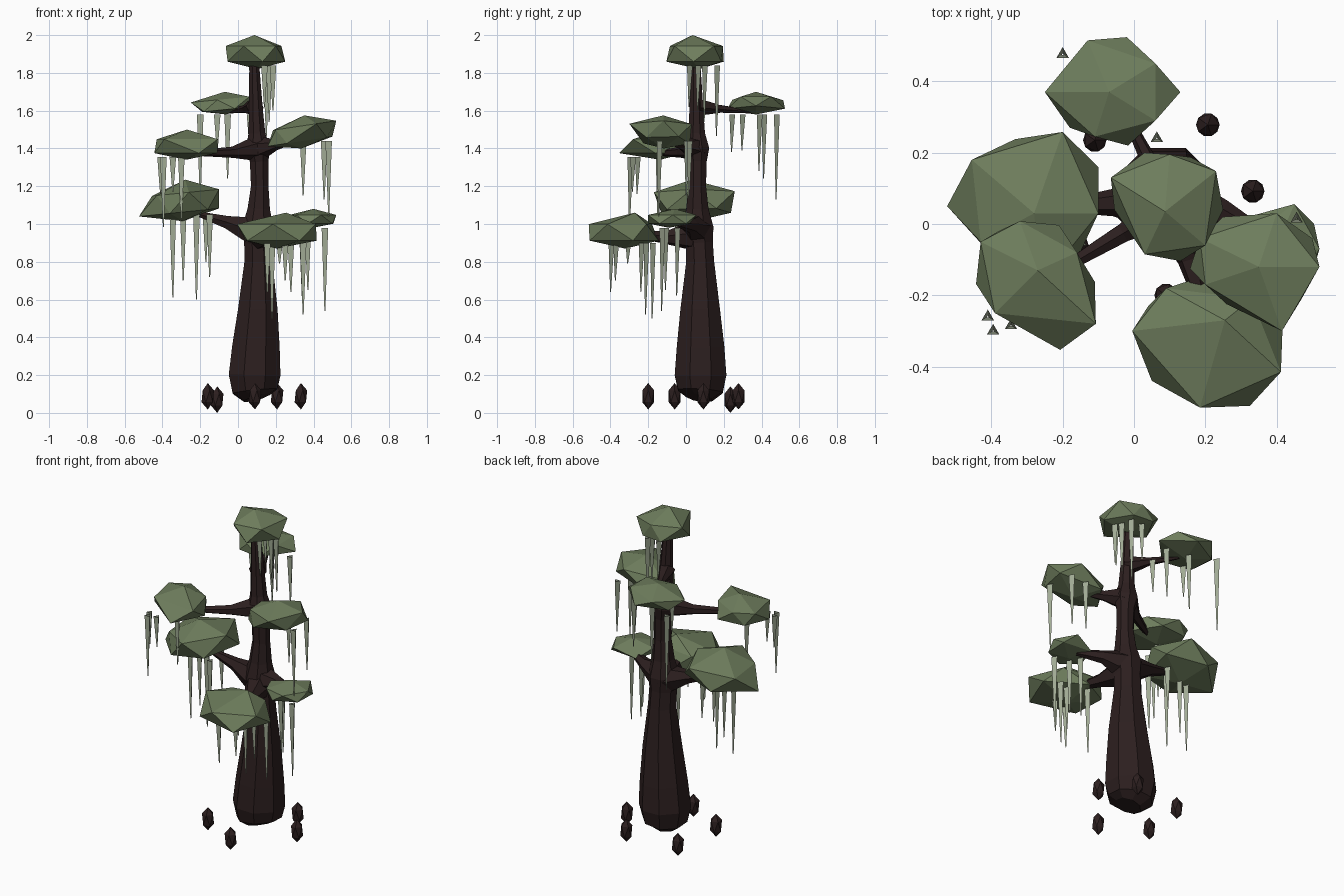
import bpy, bmesh, math
from mathutils import Vector, Matrix

cube = bpy.data.objects.get("Cube")
if cube:
    bpy.data.objects.remove(cube, do_unlink=True)


def material(name, rgb):
    mat = bpy.data.materials.new(name)
    mat.use_nodes = True
    mat.diffuse_color = (*rgb, 1)
    mat.node_tree.nodes["Principled BSDF"].inputs["Base Color"].default_value = (*rgb, 1)
    return mat


BARK = material("dark bark", (0.025, 0.0135, 0.0135))
LEAF = material("dull green leaves", (0.155, 0.205, 0.108))
MOSS = material("pale hanging moss", (0.36, 0.41, 0.30))


def finish(bm, name, mat):
    bmesh.ops.recalc_face_normals(bm, faces=bm.faces)
    mesh = bpy.data.meshes.new(name)
    bm.to_mesh(mesh)
    bm.free()
    mesh.materials.append(mat)
    obj = bpy.data.objects.new(name, mesh)
    bpy.context.collection.objects.link(obj)


def skin(bm, rings):
    """Bridge successive vertex rings of equal size."""
    for low, high in zip(rings, rings[1:]):
        for k in range(len(low)):
            n = (k + 1) % len(low)
            bm.faces.new((low[k], low[n], high[n], high[k]))


def tube(name, path, sides):
    """Faceted tapering limb through (x, y, z, radius) stations."""
    bm = bmesh.new()
    points = [Vector(p[:3]) for p in path]
    first = (points[1] - points[0]).normalized()
    turn = Vector((0, 0, 1)).rotation_difference(first)
    rings = []
    for i, p in enumerate(path):
        along = (points[min(i + 1, len(points) - 1)] - points[max(i - 1, 0)]).normalized()
        turn = first.rotation_difference(along) @ turn
        first = along
        ring = []
        for k in range(sides):
            a = math.tau * (k + 0.5) / sides
            ring.append(bm.verts.new(points[i] + turn @ Vector((math.cos(a), math.sin(a), 0)) * p[3]))
        rings.append(ring)
    skin(bm, rings)
    bm.faces.new(rings[0])
    bm.faces.new(rings[-1])
    finish(bm, name, BARK)


def canopy(name, bottom, top, apex, tilt, outline):
    """Leaf clump: zigzag belt along the plan outline, closed by a top and a bottom point."""
    bm = bmesh.new()
    cx = sum(x for x, y in outline) / len(outline)
    cy = sum(y for x, y in outline) / len(outline)
    tall = top - bottom
    belt = []
    for i, (x, y) in enumerate(outline):
        z = bottom + tall * (0.22 if i % 2 else 0.68) + tilt * (x - cx)
        belt.append(bm.verts.new((x, y, min(max(z, bottom), top))))
    peak = bm.verts.new((*apex, top))
    foot = bm.verts.new((cx, cy, bottom))
    for i in range(0, len(belt), 2):
        before, here, after, beyond = (belt[(i + k) % len(belt)] for k in (-1, 0, 1, 2))
        bm.faces.new((peak, here, beyond))
        bm.faces.new((here, after, beyond))
        bm.faces.new((before, after, here))
        bm.faces.new((foot, after, before))
    finish(bm, name, LEAF)


def moss(name, top, strands):
    """Open three-sided strands, each (x, y, tip height), hanging from one level."""
    bm = bmesh.new()
    for x, y, tip in strands:
        place = Matrix.Translation((x, y, (top + tip) / 2))
        bmesh.ops.create_cone(bm, cap_ends=False, segments=3, radius1=0.003,
                              radius2=0.02, depth=top - tip, matrix=place)
    finish(bm, name, MOSS)


def branch(name, start, middle, end, size):
    """Limb with a flared root and a thin tip."""
    a, b, c = Vector(start), Vector(middle), Vector(end)
    tube(name, [(*a, size), (*a.lerp(b, .4), size * .8), (*b, size * .45), (*c, size * .2)], 6)


# Trunk: swollen base, flared where the limbs leave
tube("trunk", [(.1, .07, .08, .075), (.09, .076, .115, .128), (.088, .077, .2, .148),
               (.095, .077, .35, .136), (.105, .075, .55, .113), (.108, .075, .8, .08),
               (.105, .07, .9, .078), (.105, .062, .98, .09), (.11, .06, 1.08, .064),
               (.115, .06, 1.2, .05), (.112, .06, 1.33, .053), (.105, .058, 1.4, .07),
               (.1, .056, 1.48, .048), (.095, .055, 1.6, .04), (.085, .05, 1.87, .027)], 8)

# Branches
branch("lower_right_branch", (.09, .06, .96), (-.06, .06, 1.01), (-.2, .05, 1.05), .085)
branch("lower_front_branch", (.11, .05, .94), (.16, -.1, .93), (.2, -.25, .94), .085)
branch("lower_left_branch", (.12, .06, .97), (.25, .03, .99), (.38, -.04, 1.0), .085)
branch("middle_right_branch", (.1, .055, 1.4), (-.03, -.025, 1.38), (-.24, -.15, 1.375), .066)
branch("middle_left_branch", (.11, .055, 1.4), (.2, -.02, 1.42), (.32, -.12, 1.45), .066)
branch("upper_back_branch", (.09, .06, 1.62), (.04, .18, 1.61), (-.04, .34, 1.595), .05)

# Leaf clumps
canopy("crown_leaves", 1.82, 2, (.087, .035), 0,
       [(-.065, .13), (.03, .2), (.1, .195), (.16, .187), (.23, .148),
        (.25, .04), (.2, -.06), (.13, -.104), (.03, -.085), (-.055, .04)])
canopy("upper_back_leaves", 1.58, 1.7, (-.07, .37), .1,
       [(-.25, .37), (-.19, .44), (-.13, .515), (-.02, .524), (.06, .45),
        (.13, .37), (.06, .29), (-.017, .22), (-.11, .245), (-.18, .27)])
canopy("middle_right_leaves", 1.34, 1.5, (-.27, -.13), 0,
       [(-.43, -.05), (-.38, -.02), (-.32, .008), (-.21, -.003), (-.16, -.08),
        (-.11, -.162), (-.107, -.28), (-.207, -.353), (-.39, -.25), (-.443, -.168)])
canopy("middle_left_leaves", 1.4, 1.575, (.35, -.12), .15,
       [(.185, -.04), (.25, .02), (.4, .03), (.5, -.04), (.52, -.12),
        (.47, -.21), (.415, -.3), (.26, -.225), (.2, -.17), (.157, -.125)])
canopy("lower_right_leaves", 1.015, 1.235, (-.28, .03), .1,
       [(-.455, .18), (-.333, .238), (-.2, .258), (-.1, .16), (-.1, .03),
        (-.16, -.1), (-.26, -.17), (-.36, -.13), (-.43, -.05), (-.524, .05)])
canopy("lower_front_leaves", .87, 1.06, (.255, -.27), 0,
       [(-.005, -.3), (.04, -.23), (.09, -.18), (.2, -.145), (.33, -.21),
        (.417, -.28), (.412, -.415), (.325, -.51), (.185, -.515), (.05, -.44)])
canopy("lower_left_leaves", .98, 1.08, (.4, -.06), 0,
       [(.27, -.07), (.32, .02), (.45, .056), (.505, 0), (.52, -.07),
        (.5, -.14), (.44, -.2), (.37, -.2), (.31, -.17), (.28, -.12)])

# Hanging moss below each clump
moss("crown_moss", 1.84, [(.15, .16, 1.465), (.165, .095, 1.54), (.075, .16, 1.62),
                          (.185, .06, 1.6), (.14, .015, 1.62)])
moss("upper_back_moss", 1.58, [(-.2, .476, 1.13), (-.055, .41, 1.24), (.085, .385, 1.28),
                               (.064, .24, 1.38), (-.11, .295, 1.39)])
moss("middle_right_moss", 1.355, [(-.41, -.26, 1.16), (-.395, -.3, .985), (-.345, -.285, 1.17),
                                  (-.3, -.15, 1.02)])
moss("middle_left_moss", 1.44, [(.456, .014, 1.13), (.345, 0, 1.15), (.48, -.145, 1.04)])
moss("lower_right_moss", 1.05, [(-.345, .04, .61), (-.29, .05, .7), (-.22, .02, .6),
                                (-.17, .09, .8), (-.15, -.05, .72)])
moss("lower_front_moss", .9, [(.155, -.4, .64), (.18, -.18, .5), (.22, -.31, .79),
                              (.25, -.375, .7), (.28, -.24, .64), (.345, -.215, .52)])
moss("lower_left_moss", .98, [(.46, -.13, .54), (.34, -.05, .62), (.37, -.11, .65)])

# Root knees around the base
for i, (x, y, z) in enumerate([(-.16, -.06, .088), (-.11, .235, .07), (.09, -.2, .088),
                               (.207, .278, .088), (.333, .092, .088)]):
    bm = bmesh.new()
    bmesh.ops.create_icosphere(bm, subdivisions=1, radius=1)
    shape = Matrix.Translation((x, y, z)) @ Matrix.Diagonal((.037, .037, .07, 1))
    bmesh.ops.transform(bm, matrix=shape, verts=bm.verts)
    finish(bm, f"root_knee_{i + 1}", BARK)
